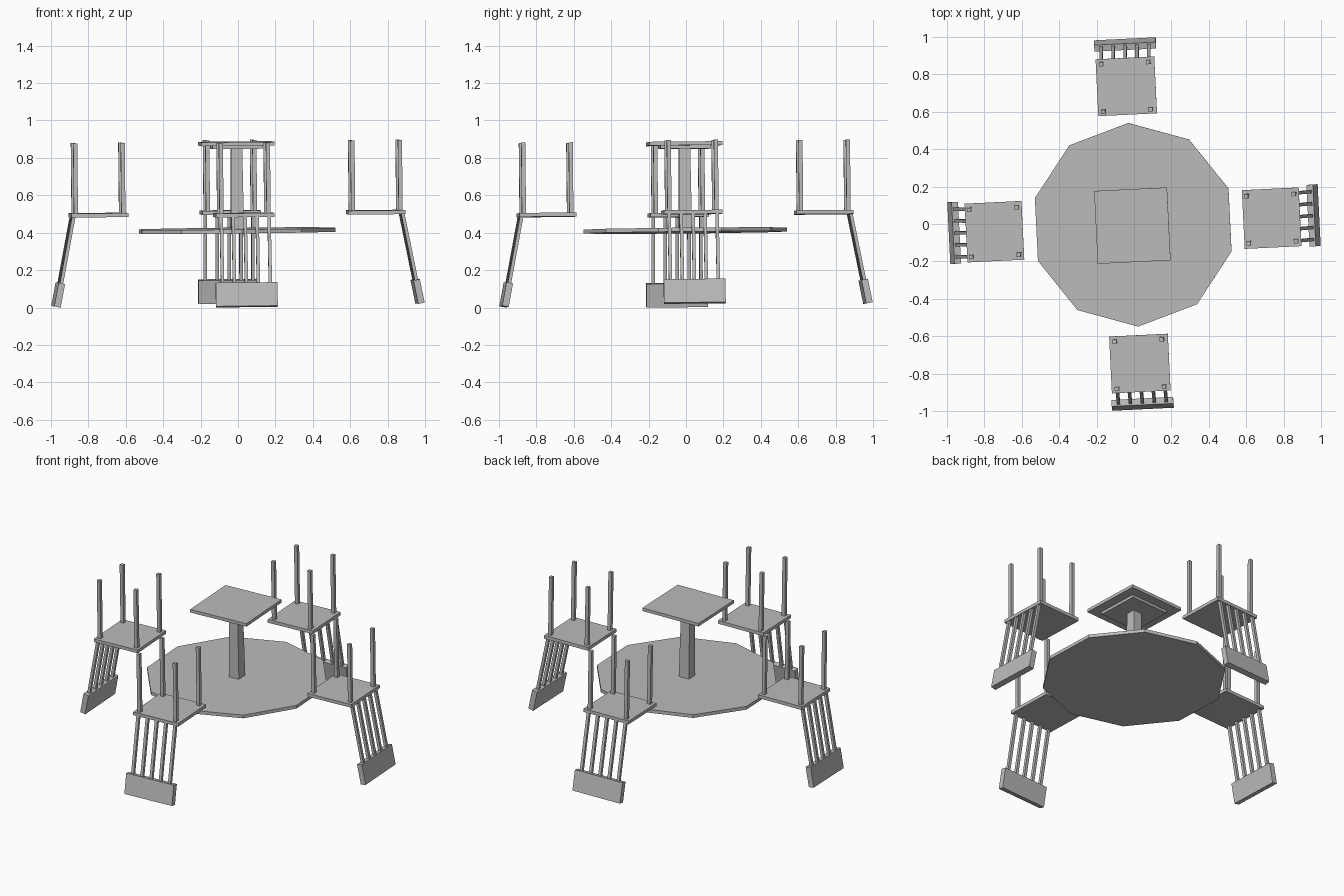
import bpy, bmesh, math
from mathutils import Matrix, Vector

if "Cube" in bpy.data.objects:
    bpy.data.objects.remove(bpy.data.objects["Cube"])

grey = bpy.data.materials.new("plain_grey")
grey.diffuse_color = (0.5, 0.5, 0.5, 1)
grey.use_nodes = True
grey.node_tree.nodes["Principled BSDF"].inputs["Base Color"].default_value = grey.diffuse_color


def rot(deg, axis):
    return Matrix.Rotation(math.radians(deg), 4, axis)


# Whole set is turned slightly and leans a little
SET = rot(0.57, 'X') @ rot(-0.57, 'Y') @ rot(2.8, 'Z')


def finish(name, bm, matrix):
    bm.transform(SET @ matrix)
    bmesh.ops.recalc_face_normals(bm, faces=bm.faces)
    mesh = bpy.data.meshes.new(name)
    bm.to_mesh(mesh)
    bm.free()
    mesh.materials.append(grey)
    bpy.context.collection.objects.link(bpy.data.objects.new(name, mesh))


def add_box(bm, centre, size, top=1.0):
    """Box with an optional narrower top."""
    verts = bmesh.ops.create_cube(bm, size=1)["verts"]
    for v in verts:
        k = top if v.co.z > 0 else 1.0
        v.co = Vector((v.co.x * size[0] * k, v.co.y * size[1] * k,
                       v.co.z * size[2])) + Vector(centre)


def boxes(name, parts, matrix=Matrix()):
    bm = bmesh.new()
    for part in parts:
        add_box(bm, *part)
    finish(name, bm, matrix)


# Upturned table: ten-sided top, tapered post, stepped square foot
bm = bmesh.new()
bmesh.ops.create_cone(bm, cap_ends=True, segments=10, radius1=0.545,
                      radius2=0.545, depth=0.021)
# put one corner on the +y axis
first = bm.verts[:][0].co
bm.transform(Matrix.Rotation(math.pi / 2 - math.atan2(first.y, first.x), 4, 'Z'))
finish("table_top", bm, Matrix.Translation((0, 0, 0.4115)))
boxes("table_post", [((0, 0, 0.636), (0.07, 0.07, 0.43), 0.85)])
boxes("table_foot", [((0, 0, 0.876), (0.39, 0.39, 0.02))])
boxes("table_foot_step", [((0, 0, 0.858), (0.27, 0.27, 0.018))])

# Four upturned chairs around the table
for i in range(4):
    turn = rot(90 * i, 'Z')
    boxes(f"seat_{i}", [((0.742, 0, 0.502), (0.304, 0.314, 0.021))], turn)
    boxes(f"chair_legs_{i}",
          [((0.742 + sx * 0.127, sy * 0.126, 0.699), (0.022, 0.022, 0.378))
           for sx in (-1, 1) for sy in (-1, 1)], turn)
    # Sloping back: five spindles and a deep rail
    back = turn @ Matrix.Translation((0.962, 0, 0.077)) @ rot(-11, 'Y')
    boxes(f"back_spindles_{i}",
          [((0, k * 0.064, 0.242), (0.018, 0.018, 0.37))
           for k in range(-2, 3)], back)
    boxes(f"back_rail_{i}", [((0, 0, 0), (0.035, 0.33, 0.128))], back)
